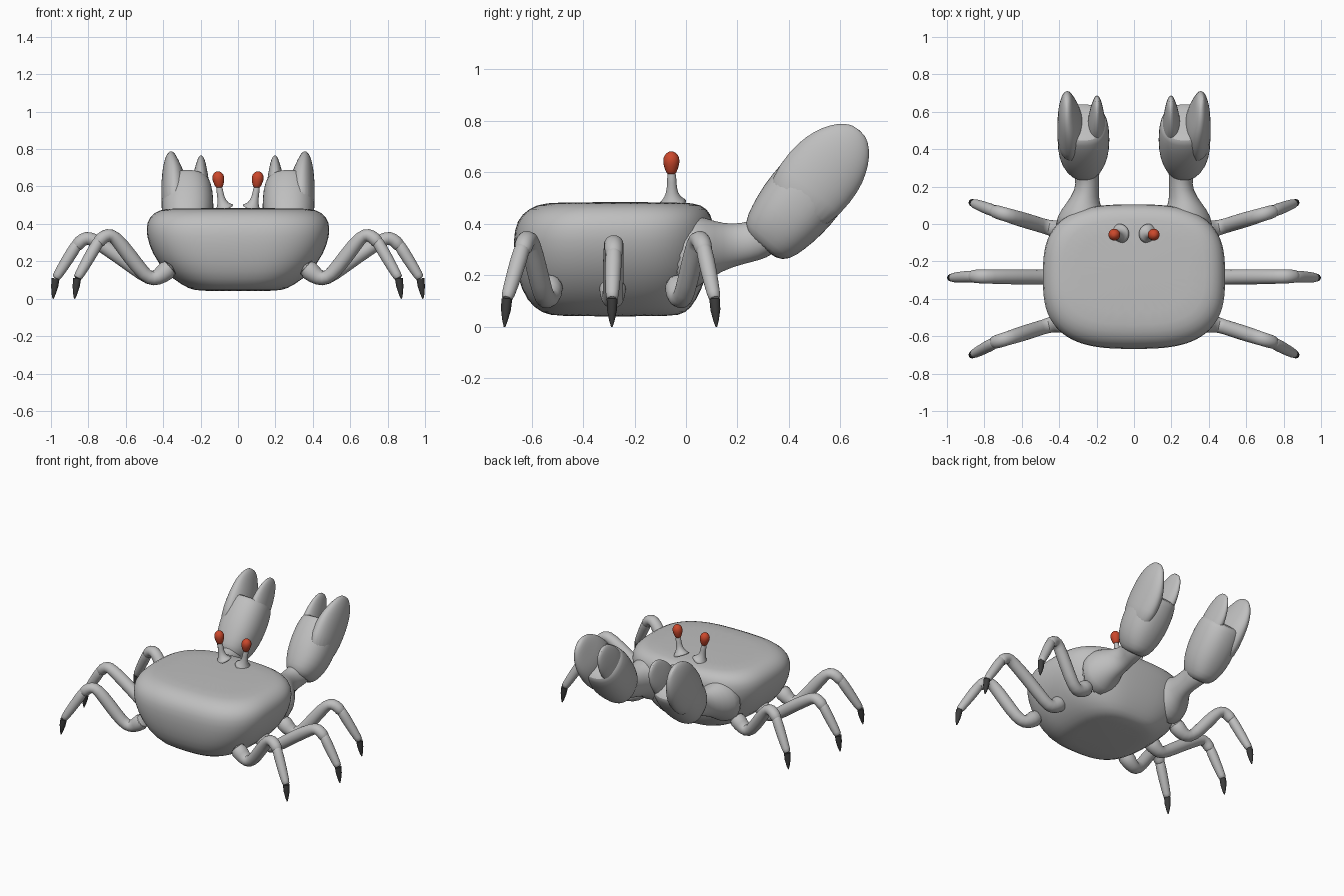
import bpy, bmesh, math
from mathutils import Vector

cube = bpy.data.objects.get("Cube")
if cube:
    bpy.data.objects.remove(cube)


def material(name, rgb):
    m = bpy.data.materials.new(name)
    m.use_nodes = True
    m.diffuse_color = (*rgb, 1)
    m.node_tree.nodes["Principled BSDF"].inputs["Base Color"].default_value = (*rgb, 1)
    return m


SHELL = material("shell grey", (0.52, 0.52, 0.52))
EYE = material("eye red", (0.6, 0.065, 0.025))
TIP = material("claw tip dark", (0.045, 0.045, 0.045))
X, Y, Z = Vector((1, 0, 0)), Vector((0, 1, 0)), Vector((0, 0, 1))


def loft(name, rings, mat, power=2.0, segments=24, subdiv=1, flip=False):
    """Skin a row of superellipse rings: (centre, half-axis u, half-axis v)."""
    bm = bmesh.new()
    loops = []
    for c, u, v in rings:
        loop = []
        for i in range(segments):
            a = math.tau * i / segments
            p, q = math.cos(a), math.sin(a)
            p = math.copysign(abs(p) ** (2 / power), p)
            q = math.copysign(abs(q) ** (2 / power), q)
            loop.append(bm.verts.new(c + u * p + v * q))
        loops.append(loop)
    for a, b in zip(loops, loops[1:]):
        for i in range(segments):
            j = (i + 1) % segments
            bm.faces.new((a[i], a[j], b[j], b[i]))
    bm.faces.new(loops[0])
    bm.faces.new(loops[-1])
    bmesh.ops.recalc_face_normals(bm, faces=bm.faces)
    mesh = bpy.data.meshes.new(name)
    bm.to_mesh(mesh)
    bm.free()
    mesh.materials.append(mat)
    ob = bpy.data.objects.new(name, mesh)
    bpy.context.collection.objects.link(ob)
    if subdiv:
        ob.modifiers.new("Smooth", "SUBSURF").levels = subdiv
        ob.modifiers["Smooth"].render_levels = subdiv
    for o in bpy.context.selected_objects:
        o.select_set(False)
    ob.select_set(True)
    bpy.context.view_layer.objects.active = ob
    bpy.ops.object.shade_smooth_by_angle(angle=math.radians(50))
    return ob


def tube(name, points, radii, mat, **kw):
    """Round tube through points, with rings square to the path."""
    pts = [Vector(p) for p in points]
    rings = []
    for i, (p, r) in enumerate(zip(pts, radii)):
        d = (pts[min(i + 1, len(pts) - 1)] - pts[max(i - 1, 0)]).normalized()
        side = d.cross(Y if abs(d.y) < 0.7 else X).normalized()
        rings.append((p, side * r, d.cross(side) * r))
    return loft(name, rings, mat, segments=16, **kw)


# Body shell: height, half width, back y, front y
body = [(0.04, 0.21, -0.50, -0.05), (0.052, 0.26, -0.56, 0.0), (0.10, 0.345, -0.62, 0.04),
        (0.19, 0.43, -0.655, 0.08), (0.29, 0.48, -0.67, 0.10), (0.38, 0.495, -0.67, 0.11),
        (0.44, 0.475, -0.64, 0.10), (0.476, 0.42, -0.58, 0.06), (0.485, 0.36, -0.51, 0.0)]
loft("body_shell", [(Vector((0, (b + f) / 2, z)), X * w, Y * (f - b) / 2)
                    for z, w, b, f in body], SHELL, power=2.9, segments=40)

# Claw axes: along its length, and across its broad face
ALONG = Vector((0, 0.637, 0.77)).normalized()
ACROSS = Vector((0, -0.77, 0.637)).normalized()
BASE = Vector((0, 0.325, 0.345))


def claw_rings(s, rows):
    """rows: distance along, inner x, outer x, half breadth, breadth offset."""
    return [(BASE + X * s * (a + b) / 2 + ALONG * t + ACROSS * o, X * (b - a) / 2, ACROSS * h)
            for t, a, b, h, o in rows]


for side, s in (("left", 1), ("right", -1)):
    # Arm flaring into the body: y, x, half width, z, half height
    arm = [(-0.06, 0.27, 0.17, 0.27, 0.17), (0.05, 0.28, 0.13, 0.295, 0.14),
           (0.11, 0.275, 0.088, 0.305, 0.105), (0.18, 0.25, 0.064, 0.315, 0.083),
           (0.25, 0.25, 0.062, 0.33, 0.08), (0.31, 0.26, 0.08, 0.35, 0.085),
           (0.37, 0.265, 0.09, 0.39, 0.09)]
    loft(side + "_arm", [(Vector((s * x, y, z)), X * w, Z * h) for y, x, w, z, h in arm], SHELL)

    # Palm with a stepped end
    loft(side + "_palm", claw_rings(s, [
        (-0.05, 0.20, 0.33, 0.07, 0), (-0.015, 0.175, 0.36, 0.115, 0),
        (0.05, 0.145, 0.395, 0.133, 0), (0.14, 0.13, 0.41, 0.15, 0),
        (0.25, 0.13, 0.41, 0.152, 0), (0.32, 0.14, 0.405, 0.14, 0),
        (0.345, 0.15, 0.39, 0.13, 0), (0.352, 0.18, 0.36, 0.10, 0)]), SHELL, power=2.3)

    # Broad outer finger and slim inner finger
    loft(side + "_outer_finger", claw_rings(s, [
        (0.12, 0.27, 0.405, 0.13, 0), (0.25, 0.265, 0.412, 0.156, 0),
        (0.36, 0.275, 0.41, 0.152, 0), (0.43, 0.30, 0.405, 0.132, 0),
        (0.49, 0.32, 0.395, 0.10, 0), (0.53, 0.335, 0.38, 0.06, 0),
        (0.545, 0.35, 0.37, 0.025, 0)]), SHELL)
    loft(side + "_inner_finger", claw_rings(s, [
        (0.20, 0.15, 0.25, 0.09, 0), (0.32, 0.15, 0.25, 0.11, 0),
        (0.40, 0.16, 0.24, 0.105, 0), (0.47, 0.17, 0.225, 0.08, 0),
        (0.51, 0.18, 0.215, 0.05, 0), (0.525, 0.19, 0.205, 0.02, 0)]), SHELL)

    # Eye stalk with a flared foot, and a teardrop eye
    tube(side + "_eye_stalk", [(s * 0.07, -0.05, 0.475), (s * 0.077, -0.052, 0.49),
                               (s * 0.087, -0.055, 0.52), (s * 0.095, -0.055, 0.56),
                               (s * 0.102, -0.056, 0.61)],
         [0.07, 0.042, 0.022, 0.018, 0.018], SHELL)
    tube(side + "_eye", [(s * (0.1 + 0.12 * (z - 0.6)), -0.057, z)
                         for z in (0.592, 0.6, 0.625, 0.648, 0.668, 0.679, 0.681)],
         [0.014, 0.021, 0.03, 0.034, 0.027, 0.013, 0.005], EYE)

    # Legs: name, reach added, y at root, knee and foot
    for leg, dx, y0, y1, y2 in (("front", 0, -0.03, 0.065, 0.118),
                                ("middle", 0.115, -0.285, -0.28, -0.288),
                                ("back", 0, -0.53, -0.63, -0.705)):
        name = f"{side}_{leg}_leg"
        drop = 0.15 * dx
        path = [(0.35, 0.18), (0.41, 0.125), (0.455, 0.103), (0.50, 0.125), (0.58, 0.23),
                (0.66 + dx, 0.335 - drop), (0.695 + dx, 0.345 - drop),
                (0.735 + dx, 0.32 - drop), (0.755 + dx, 0.285 - drop)]
        path[4] = (0.58 + dx / 2, 0.23)
        knee_x = 0.735 + dx
        upper = [(s * x, y0 + (y1 - y0) * max(0, (x - 0.42) / (knee_x - 0.42)), z) for x, z in path]
        tube(name + "_upper", upper, [0.06, 0.05, 0.041, 0.04, 0.042, 0.039, 0.038, 0.037, 0.034], SHELL)
        knee = Vector((s * (0.735 + dx), y1, 0.325 - drop))
        ankle = Vector((s * (0.86 + dx), y1 + (y2 - y1) * 0.88, 0.108))
        tube(name + "_lower", [knee.lerp(ankle, t) for t in (0, 0.08, 0.5, 0.97, 1)],
             [0.02, 0.034, 0.032, 0.026, 0.02], SHELL)
        foot = Vector((s * (0.874 + dx), y2, 0.0))
        tube(name + "_tip", [ankle.lerp(foot, t) for t in (0, 0.4, 0.8, 1)],
             [0.021, 0.019, 0.01, 0.003], TIP, subdiv=0)
